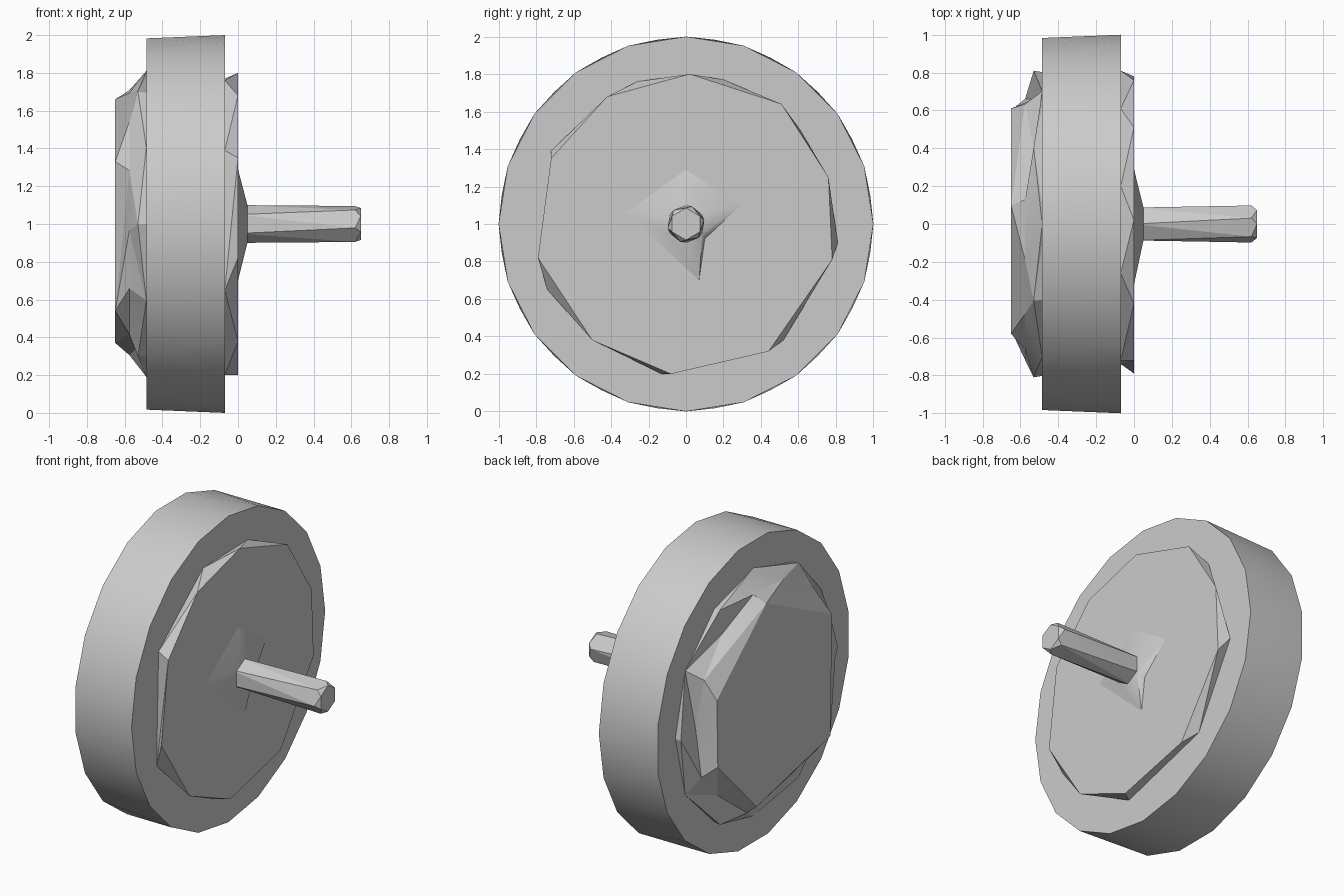
import bpy, bmesh, math
from math import sin, cos, pi, atan2, radians

cube = bpy.data.objects.get("Cube")
if cube:
    bpy.data.objects.remove(cube)

grey = bpy.data.materials.new("plain_grey")
grey.use_nodes = True
GREY = (0.6, 0.6, 0.6, 1)
grey.diffuse_color = GREY
grey.node_tree.nodes["Principled BSDF"].inputs["Base Color"].default_value = GREY

CENTRE_Z = 1.0


def ring(x, radius, sides, turn=0.0):
    """Regular polygon round the axle as (x, y, height above axle)."""
    angles = [2 * pi * (i + turn) / sides for i in range(sides)]
    return [(x, radius * sin(a), radius * cos(a)) for a in angles]


def outline(x, points):
    return [(x, y, z) for y, z in points]


def angle(point):
    return atan2(point[1], point[2]) % (2 * pi)


def zip_rings(bm, a, b):
    """Fill the band between two rings with triangles, stepping by angle."""
    i = j = 0
    na, nb = len(a), len(b)
    turn = lambda r, k: angle(r[k % len(r)].co) + 2 * pi * (k // len(r))
    while i < na or j < nb:
        if j >= nb or (i < na and turn(a, i + 1) <= turn(b, j + 1)):
            corners = (a[i % na], a[(i + 1) % na], b[j % nb])
            i += 1
        else:
            corners = (a[i % na], b[(j + 1) % nb], b[j % nb])
            j += 1
        bm.faces.new(corners)


def build(name, rings, smooth_angle, caps=True):
    bm = bmesh.new()
    loops = [[bm.verts.new(p) for p in sorted(r, key=angle)] for r in rings]
    for a, b in zip(loops, loops[1:]):
        zip_rings(bm, a, b)
    if caps:
        bm.faces.new(loops[0])
        bm.faces.new(loops[-1])
    bmesh.ops.recalc_face_normals(bm, faces=bm.faces[:])
    mesh = bpy.data.meshes.new(name)
    bm.to_mesh(mesh)
    bm.free()
    mesh.materials.append(grey)
    obj = bpy.data.objects.new(name, mesh)
    obj.location.z = CENTRE_Z
    bpy.context.collection.objects.link(obj)
    bpy.ops.object.select_all(action="DESELECT")
    obj.select_set(True)
    bpy.context.view_layer.objects.active = obj
    bpy.ops.object.shade_smooth_by_angle(angle=radians(smooth_angle))
    return obj


# Tyre: wide band whose two rims are staggered
build("tyre", [ring(-0.485, 0.995, 20, 0.5), ring(-0.07, 1.0, 20)], 40)

# Inner hub plate: flat irregular disc with chipped sides
plate_back = [(0.2, 0.77), (0.61, 0.5), (0.81, -0.1), (0.52, -0.62),
              (-0.13, -0.8), (-0.74, -0.35), (-0.72, 0.39), (-0.26, 0.76)]
plate_face = [(0.02, 0.8), (0.51, 0.64), (0.76, 0.25), (0.78, -0.19), (0.44, -0.68),
              (-0.08, -0.8), (-0.5, -0.62), (-0.79, -0.18), (-0.72, 0.35), (-0.42, 0.68)]
build("hub_plate", [outline(-0.07, plate_back), outline(0, plate_face)], 15)

# Star-shaped flare where the axle meets the plate
flare = [(0, 0.29), (0.29, 0.1), (0.1, -0.08), (0.07, -0.3), (-0.32, 0.06)]
build("axle_flare", [outline(0, flare), ring(0.05, 0.1, 6)], 60)

# Axle: slightly twisted six-sided bar with a bevelled tip
build("axle", [ring(0.0, 0.1, 6), ring(0.62, 0.1, 6, 0.3), ring(0.65, 0.085, 6)], 15)

# Outer hub cap: crumpled sloping sides round a six-cornered flat face
rim = [(-0.53 if i % 2 else -0.485, y, z)
       for i, (_, y, z) in enumerate(ring(0, 0.81, 12))]
crumple = []
for i, (_, y, z) in enumerate(ring(0, 1, 14, 0.4)):
    dented = i % 2 and y > -0.2
    r = 0.66 if dented else 0.72
    crumple.append((-0.53 if dented else -0.575, y * r, z * r))
cap_face = [(0.1, 0.66), (0.61, 0.22), (0.6, -0.22), (0.2, -0.63),
            (-0.56, -0.46), (-0.58, 0.33)]
build("hub_cap", [ring(-0.47, 0.8, 12), rim, crumple, outline(-0.65, cap_face)], 15)
